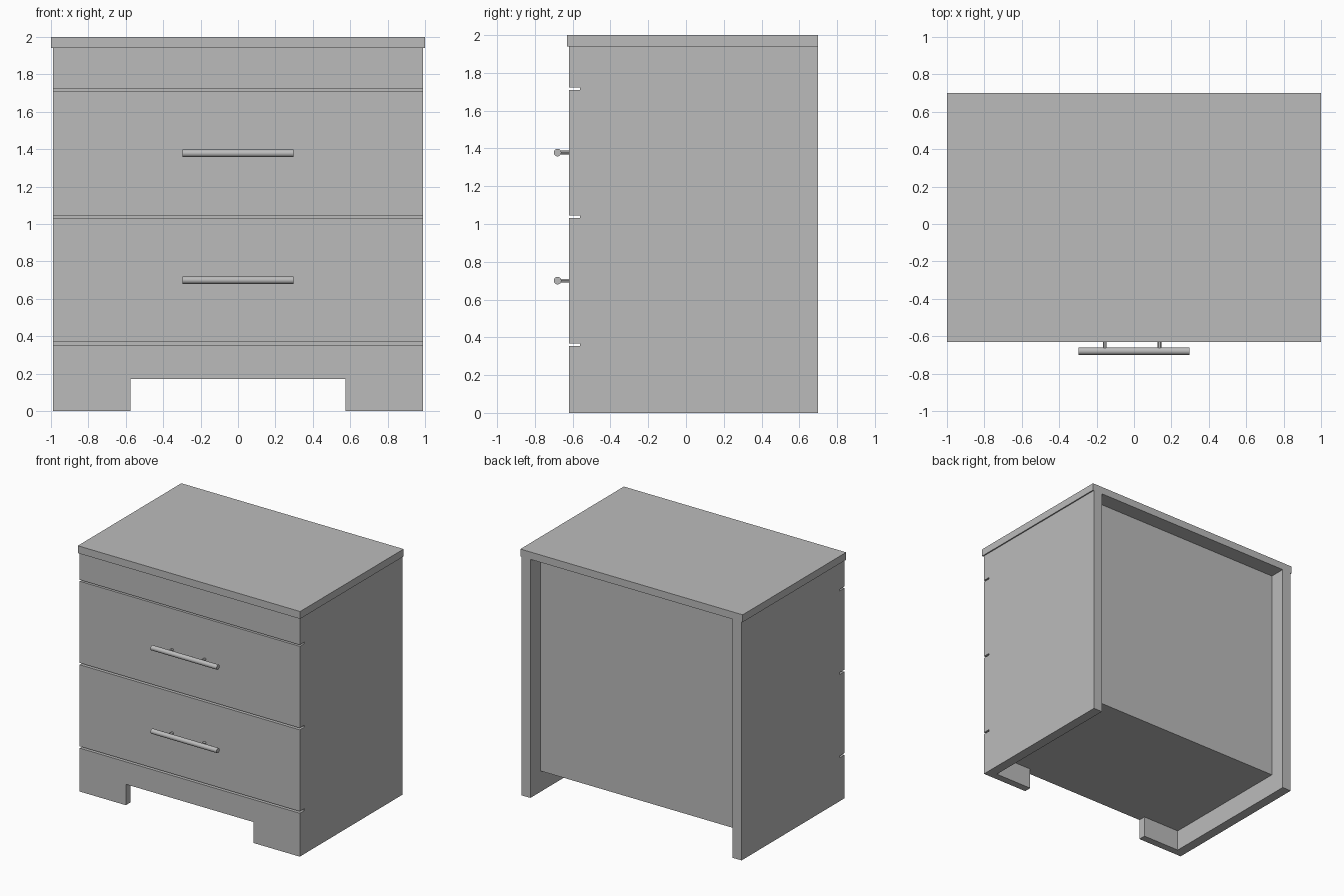
import bpy
import bmesh
from mathutils import Matrix, Vector

cube = bpy.data.objects.get("Cube")
if cube:
    bpy.data.objects.remove(cube, do_unlink=True)

# Single grey finish
GREY = (0.5, 0.5, 0.5, 1.0)
grey = bpy.data.materials.new("grey_finish")
grey.use_nodes = True
grey.diffuse_color = GREY
bsdf = next(n for n in grey.node_tree.nodes if n.type == 'BSDF_PRINCIPLED')
bsdf.inputs["Base Color"].default_value = GREY


def add_object(name, bm):
    bmesh.ops.recalc_face_normals(bm, faces=bm.faces)
    mesh = bpy.data.meshes.new(name)
    bm.to_mesh(mesh)
    bm.free()
    mesh.materials.append(grey)
    obj = bpy.data.objects.new(name, mesh)
    bpy.context.collection.objects.link(obj)
    return obj


def box(name, x, y, z):
    """Box from (min, max) ranges on each axis."""
    bm = bmesh.new()
    bmesh.ops.create_cube(bm, size=1)
    for v in bm.verts:
        v.co = Vector([r[0] if c < 0 else r[1] for c, r in zip(v.co, (x, y, z))])
    return add_object(name, bm)


def rod(name, radius, length, centre, axis, sides):
    bm = bmesh.new()
    turn = Matrix.Rotation(1.5707963, 4, axis)
    bmesh.ops.create_cone(bm, cap_ends=True, segments=sides, radius1=radius,
                          radius2=radius, depth=length,
                          matrix=Matrix.Translation(centre) @ turn)
    obj = add_object(name, bm)
    bpy.ops.object.select_all(action='DESELECT')
    bpy.context.view_layer.objects.active = obj
    obj.select_set(True)
    bpy.ops.object.shade_smooth_by_angle()
    return obj


HALF, INNER = 0.99, 0.91           # outer and inner face of the side panels
FRONT, CARCASS, BACK = -0.62, -0.56, 0.70
UNDER_TOP, KICK = 1.94, 0.17

# Top board, side panels and the recessed carcass between them
box("top_board", (-1, 1), (-0.63, BACK), (UNDER_TOP, 2))
box("left_side_panel", (INNER, HALF), (CARCASS, BACK), (0, UNDER_TOP))
box("right_side_panel", (-HALF, -INNER), (CARCASS, BACK), (0, UNDER_TOP))
box("carcass", (-INNER, INNER), (CARCASS, 0.57), (KICK, UNDER_TOP))

# Front boards separated by narrow gaps
for name, low, high in (("lower_drawer_front", 0.368, 1.031),
                        ("upper_drawer_front", 1.046, 1.71),
                        ("top_rail", 1.722, UNDER_TOP)):
    box(name, (-HALF, HALF), (FRONT, CARCASS), (low, high))

# Base board with a cut-out that leaves two feet
FOOT, BASE_TOP = 0.575, 0.353
profile = [(-HALF, 0), (-FOOT, 0), (-FOOT, KICK), (FOOT, KICK),
           (FOOT, 0), (HALF, 0), (HALF, BASE_TOP), (-HALF, BASE_TOP)]
bm = bmesh.new()
face = bm.faces.new([bm.verts.new((x, FRONT, z)) for x, z in profile])
extruded = bmesh.ops.extrude_face_region(bm, geom=[face])["geom"]
bmesh.ops.translate(bm, vec=(0, CARCASS - FRONT, 0),
                    verts=[g for g in extruded if isinstance(g, bmesh.types.BMVert)])
add_object("base_board", bm)

# Bar handles, each on two posts
for level, z in (("lower", 0.70), ("upper", 1.378)):
    rod(level + "_handle_bar", 0.02, 0.594, (0, -0.68, z), 'Y', 24)
    for side, x in (("right", -0.156), ("left", 0.136)):
        rod(f"{level}_handle_{side}_post", 0.01, 0.07, (x, -0.647, z), 'X', 12)
